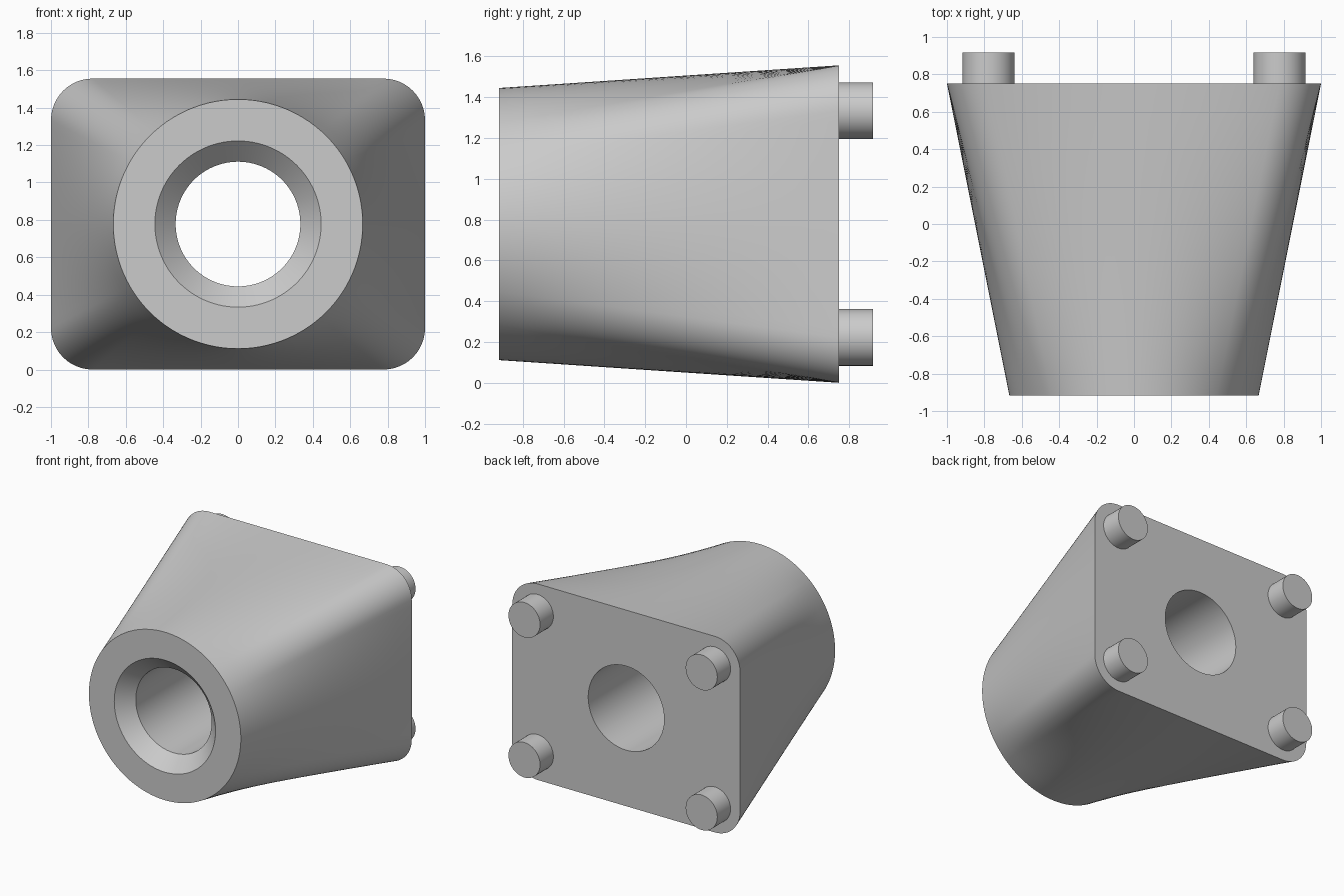
import bpy, bmesh, math
from mathutils import Matrix, Vector

cube = bpy.data.objects.get("Cube")
if cube:
    bpy.data.objects.remove(cube, do_unlink=True)

U = 1 / 9                                   # design module
HALF_W, HALF_H, CORNER = 9 * U, 7 * U, 2 * U
FRONT, BACK, PEG_END = -8.25 * U, 6.75 * U, 8.25 * U
MID_Z = HALF_H

grey = bpy.data.materials.new("plain_grey")
grey.use_nodes = True
colour = (0.6, 0.6, 0.6, 1)
grey.diffuse_color = colour
grey.node_tree.nodes["Principled BSDF"].inputs["Base Color"].default_value = colour


def finish(bm, name):
    """Turn a bmesh into a smooth shaded object with sharp edges kept."""
    bmesh.ops.recalc_face_normals(bm, faces=bm.faces)
    mesh = bpy.data.meshes.new(name)
    bm.to_mesh(mesh)
    bm.free()
    mesh.materials.append(grey)
    obj = bpy.data.objects.new(name, mesh)
    bpy.context.collection.objects.link(obj)
    bpy.ops.object.select_all(action='DESELECT')
    obj.select_set(True)
    bpy.context.view_layer.objects.active = obj
    bpy.ops.object.shade_smooth_by_angle(angle=math.radians(30))
    return obj


def rounded_quarter(steps=12):
    """Quarter of the rounded rectangle, from the side middle to the top middle."""
    cx, cz = HALF_W - CORNER, HALF_H - CORNER
    side = [Vector((HALF_W, cz * i / steps)) for i in range(steps)]
    arc = [Vector((cx + CORNER * math.cos(a), cz + CORNER * math.sin(a)))
           for a in (math.pi / 2 * i / steps for i in range(steps))]
    top = [Vector((cx * (1 - i / steps), HALF_H)) for i in range(steps + 1)]
    return side + arc + top


# Outline of the back plate, with matching angles spaced by length along it
quarter = rounded_quarter()
lengths = [0]
for p, q in zip(quarter, quarter[1:]):
    lengths.append(lengths[-1] + (q - p).length)
right_angles = [math.pi / 2 * d / lengths[-1] for d in lengths]
pairs = list(zip(quarter, right_angles))
half = pairs + [(Vector((-p.x, p.y)), math.pi - a) for p, a in reversed(pairs[:-1])]
full = half + [(Vector((p.x, -p.y)), -a) for p, a in reversed(half[1:-1])]
outline = [p for p, a in full]


def circle(radius):
    return [Vector((radius * math.cos(a), radius * math.sin(a))) for p, a in full]


# Body: circle to rounded rectangle loft, back face, bore, countersink, front face
front_rim = circle(6 * U)
SLICES = 12
sections = []
for i in range(SLICES + 1):
    t = i / SLICES
    sections.append((FRONT + (BACK - FRONT) * t,
                     [a.lerp(b, t) for a, b in zip(front_rim, outline)]))
sections += [(BACK, circle(3 * U)),
             (FRONT + U, circle(3 * U)),
             (FRONT, circle(4 * U))]

bm = bmesh.new()
rings = [[bm.verts.new((p.x, y, MID_Z + p.y)) for p in pts] for y, pts in sections]
count = len(outline)
for a, b in zip(rings, rings[1:] + rings[:1]):
    for i in range(count):
        j = (i + 1) % count
        bm.faces.new((a[i], a[j], b[j], b[i]))
finish(bm, "tapered_body")

# Locating pegs, one at the centre of each rounded corner
for sx, side in ((1, "left"), (-1, "right")):
    for sz, level in ((1, "upper"), (-1, "lower")):
        bm = bmesh.new()
        place = (Matrix.Translation((sx * (HALF_W - CORNER), (BACK + PEG_END) / 2,
                                     MID_Z + sz * (HALF_H - CORNER)))
                 @ Matrix.Rotation(math.pi / 2, 4, 'X'))
        bmesh.ops.create_cone(bm, cap_ends=True, segments=48, radius1=1.25 * U,
                              radius2=1.25 * U, depth=PEG_END - BACK, matrix=place)
        finish(bm, f"{level}_{side}_peg")
